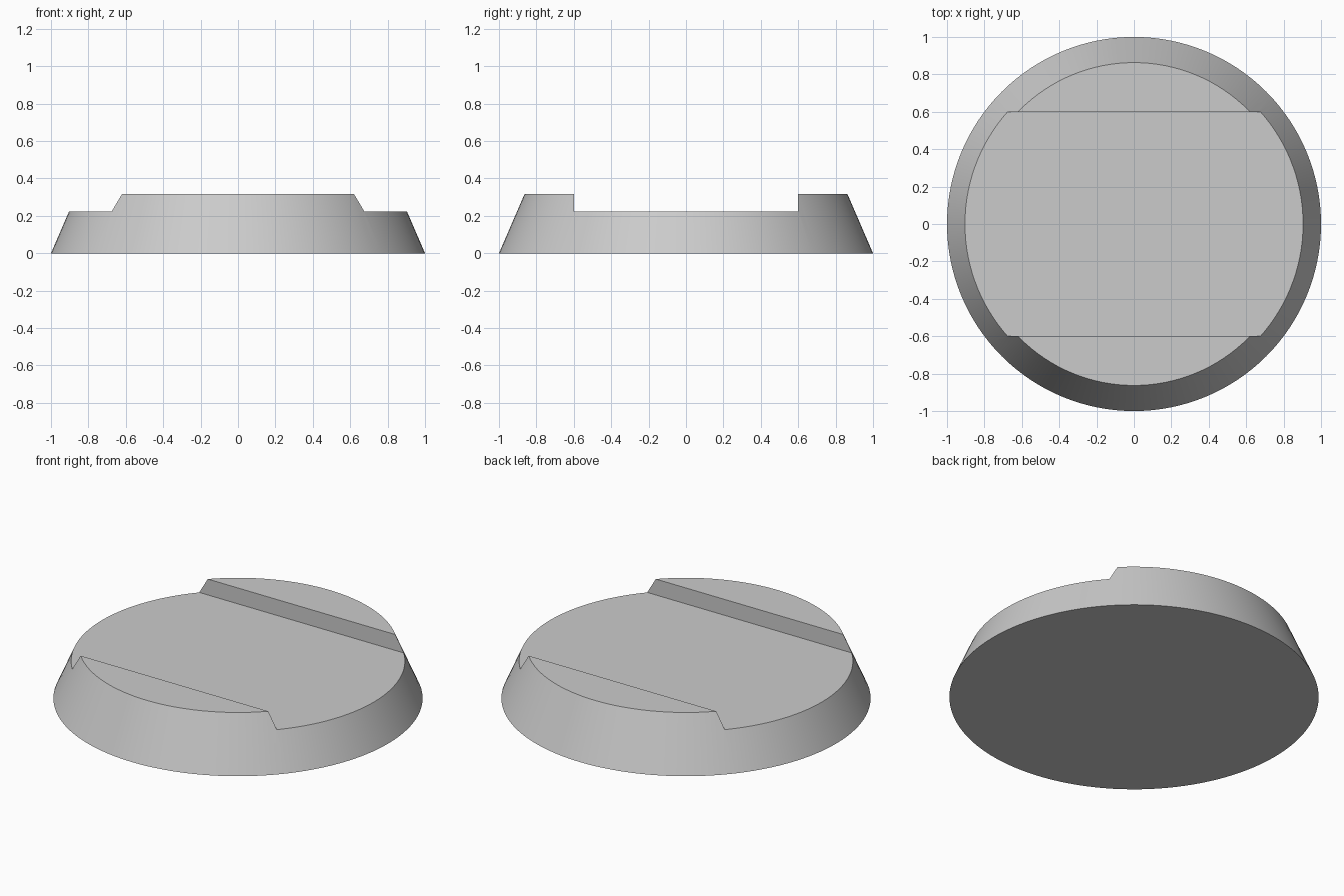
import bpy
import math

if "Cube" in bpy.data.objects:
    bpy.data.objects.remove(bpy.data.objects["Cube"], do_unlink=True)

HEIGHT = 0.317
TOP_RADIUS = 0.863
FLOOR = 0.222        # height of the channel floor
CHANNEL = 1.2        # width of the channel

# Plain grey material
grey = bpy.data.materials.new("plain_grey")
grey.use_nodes = True
colour = (0.6, 0.6, 0.6, 1)
grey.diffuse_color = colour
grey.node_tree.nodes["Principled BSDF"].inputs["Base Color"].default_value = colour

# Tapered round base
bpy.ops.mesh.primitive_cone_add(vertices=128, radius1=1, radius2=TOP_RADIUS,
                                depth=HEIGHT, location=(0, 0, HEIGHT / 2))
base = bpy.context.object
base.name = "channelled_base"
base.data.materials.append(grey)

# Cutter for the wide channel running from side to side
bpy.ops.mesh.primitive_cube_add(size=1, location=(0, 0, FLOOR + 0.25))
cutter = bpy.context.object
cutter.name = "channel_cutter"
cutter.scale = (3, CHANNEL, 0.5)
cutter.hide_render = True
cutter.data.materials.append(grey)

# Cut the channel, then drop the cutter
cut = base.modifiers.new("channel", 'BOOLEAN')
cut.operation = 'DIFFERENCE'
cut.solver = 'EXACT'
cut.object = cutter
bpy.context.view_layer.update()
bpy.ops.object.select_all(action='DESELECT')
base.select_set(True)
bpy.context.view_layer.objects.active = base
bpy.ops.object.modifier_apply(modifier=cut.name)
bpy.data.objects.remove(cutter, do_unlink=True)

# Smooth wall, sharp rims
bpy.ops.object.shade_smooth_by_angle(angle=math.radians(30))
